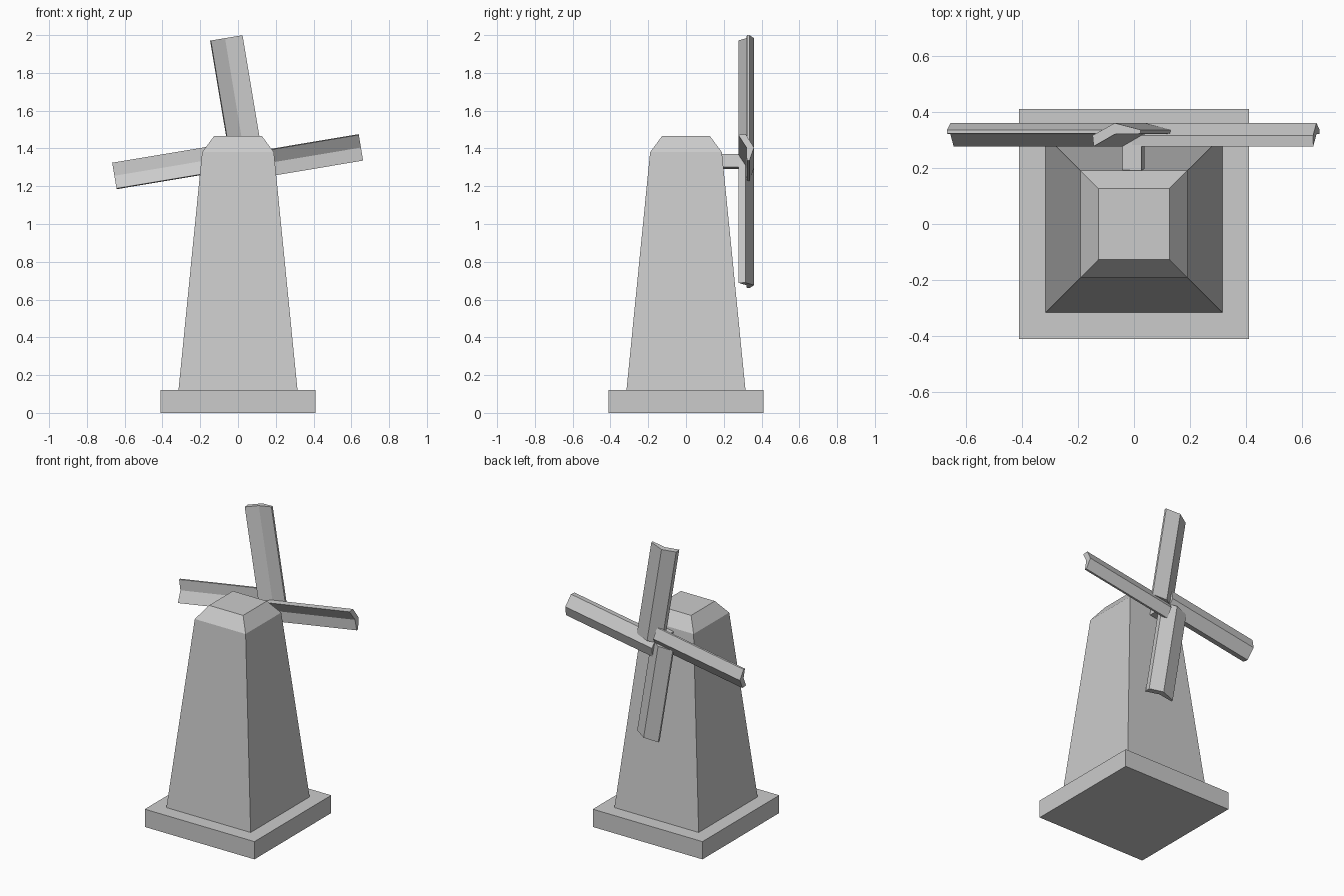
import bpy, bmesh, math

if "Cube" in bpy.data.objects:
    bpy.data.objects.remove(bpy.data.objects["Cube"])

HUB_X, HUB_Z, TILT = -0.002, 1.33, math.radians(9.5)


def loft(name, rings):
    """Closed solid from a stack of equal-length point rings."""
    bm = bmesh.new()
    rows = [[bm.verts.new(p) for p in ring] for ring in rings]
    n = len(rows[0])
    for a, b in zip(rows, rows[1:]):
        for i in range(n):
            j = (i + 1) % n
            bm.faces.new((a[i], a[j], b[j], b[i]))
    bm.faces.new(rows[0][::-1])
    bm.faces.new(rows[-1])
    bmesh.ops.recalc_face_normals(bm, faces=bm.faces)
    mesh = bpy.data.meshes.new(name)
    bm.to_mesh(mesh)
    bm.free()
    obj = bpy.data.objects.new(name, mesh)
    bpy.context.collection.objects.link(obj)
    return obj


def square(h, z):
    return [(-h, -h, z), (h, -h, z), (h, h, z), (-h, h, z)]


# Base slab and tapered tower with its chamfered cap
loft("base", [square(0.41, 0), square(0.41, 0.12)])
loft("tower", [square(0.315, 0.12), square(0.19, 1.38), square(0.127, 1.465)])


def hub_point(u, y, r, angle):
    """Blade coordinates (sideways, depth, outward) to world."""
    c, s = math.cos(angle), math.sin(angle)
    return (HUB_X + u * c - r * s, y, HUB_Z + u * s + r * c)


# Axle, turned with the sails
H = 0.0345
axle = [(-H, -H), (H, -H), (H, H), (-H, H)]
loft("axle", [[hub_point(u, y, r, TILT) for u, r in axle] for y in (0.17, 0.335)])


# Four bent sails: thick leading edge, thin trailing edge
def sail(name, angle, crease, trailing):
    profile = [(-0.034, 0.277), (crease, 0.320), (trailing, 0.322),
               (trailing, 0.336), (crease, 0.360), (-0.038, 0.316)]
    loft(name, [[hub_point(u, y, r, angle) for u, y in profile] for r in (0, 0.656)])


for i, name in enumerate(("upper_sail", "left_sail", "lower_sail", "right_sail")):
    crease, trailing = (0.042, 0.136) if i % 2 == 0 else (0.034, 0.104)
    sail(name, TILT + i * math.pi / 2, crease, trailing)
